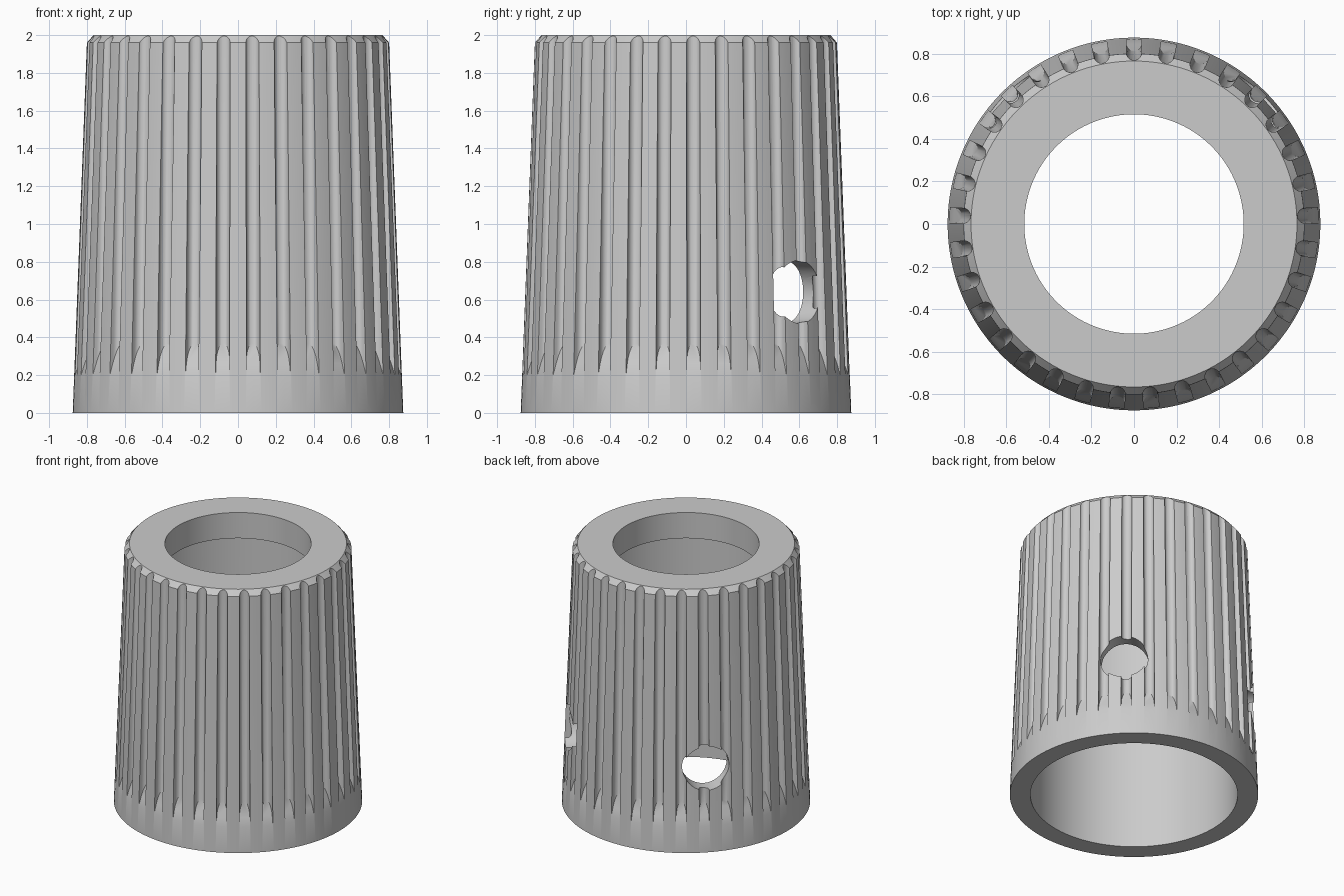
import bpy
import bmesh
import math
from mathutils import Matrix, Vector

FLUTES = 33
TILT = (0.80 - 0.875) / 1.96      # radius change per unit of height

cube = bpy.data.objects.get("Cube")
if cube:
    bpy.data.objects.remove(cube, do_unlink=True)

grey = bpy.data.materials.new("plain_grey")
grey.use_nodes = True
colour = (0.6, 0.6, 0.6, 1)
grey.diffuse_color = colour
grey.node_tree.nodes["Principled BSDF"].inputs["Base Color"].default_value = colour


def make_object(name, bm):
    bmesh.ops.recalc_face_normals(bm, faces=bm.faces)
    mesh = bpy.data.meshes.new(name)
    bm.to_mesh(mesh)
    bm.free()
    mesh.materials.append(grey)
    obj = bpy.data.objects.new(name, mesh)
    bpy.context.collection.objects.link(obj)
    return obj


def revolve(name, profile, steps):
    """Closed ring from a closed (radius, height) profile."""
    bm = bmesh.new()
    rings = []
    for i in range(steps):
        a = math.tau * i / steps
        rings.append([bm.verts.new((r * math.cos(a), r * math.sin(a), z))
                      for r, z in profile])
    n = len(profile)
    for i in range(steps):
        a, b = rings[i], rings[(i + 1) % steps]
        for j in range(n):
            k = (j + 1) % n
            bm.faces.new((a[j], b[j], b[k], a[k]))
    return make_object(name, bm)


def cut(target, cutter):
    cutter.hide_render = True
    mod = target.modifiers.new("cut", 'BOOLEAN')
    mod.operation = 'DIFFERENCE'
    mod.solver = 'EXACT'
    mod.object = cutter
    bpy.context.view_layer.objects.active = target
    bpy.ops.object.modifier_apply(modifier=mod.name)
    bpy.data.objects.remove(cutter, do_unlink=True)


# Tapered sleeve with chamfered top rim and stepped bore
sleeve = revolve("knob_sleeve", [
    (0.875, 0), (0.80, 1.96), (0.765, 2.0), (0.515, 2.0),
    (0.515, 1.8), (0.73, 1.8), (0.73, 0)], FLUTES * 4)

# Round-bottomed flutes, each running out on a ramp near the base
half, arc_steps = 0.036, 10
section = [(half, 0.2)]
for i in range(arc_steps + 1):
    a = math.pi * i / arc_steps
    section.append((half * math.cos(a), half - half * math.sin(a)))
section.append((-half, 0.2))

bm = bmesh.new()
for f in range(FLUTES):
    turn = Matrix.Rotation(math.tau * f / FLUTES, 3, 'Z')
    low, high = [], []
    for x, depth in section:
        # the ramp meets the outside at 0.2 and the flute floor at 0.37
        z = 0.37 - depth * 3.0
        for ring, h in ((low, z), (high, 2.1)):
            floor = 0.77 + (h - 2.0) * (TILT if h > 0.37 else TILT * 0.6)
            if h <= 0.37:
                floor = 0.77 + (0.37 - 2.0) * TILT * 0.6
                floor = 0.81
            ring.append(bm.verts.new(turn @ Vector((x, floor + depth, h))))
    n = len(section)
    for j in range(n):
        k = (j + 1) % n
        bm.faces.new((low[j], low[k], high[k], high[j]))
    bm.faces.new(low)
    bm.faces.new(high)
bmesh.ops.triangulate(bm, faces=bm.faces)
cut(sleeve, make_object("flute_cutters", bm))

# Two set-screw holes through the back wall
bm = bmesh.new()
for angle in (45, 135):
    place = (Matrix.Rotation(math.radians(angle), 4, 'Z')
             @ Matrix.Translation((0.8, 0, 0.64))
             @ Matrix.Rotation(math.pi / 2, 4, 'Y'))
    bmesh.ops.create_cone(bm, cap_ends=True, segments=48, radius1=0.167,
                          radius2=0.167, depth=0.6, matrix=place)
cut(sleeve, make_object("screw_hole_cutters", bm))

bpy.ops.object.select_all(action='DESELECT')
sleeve.select_set(True)
bpy.context.view_layer.objects.active = sleeve
bpy.ops.object.shade_smooth_by_angle(angle=math.radians(30))
